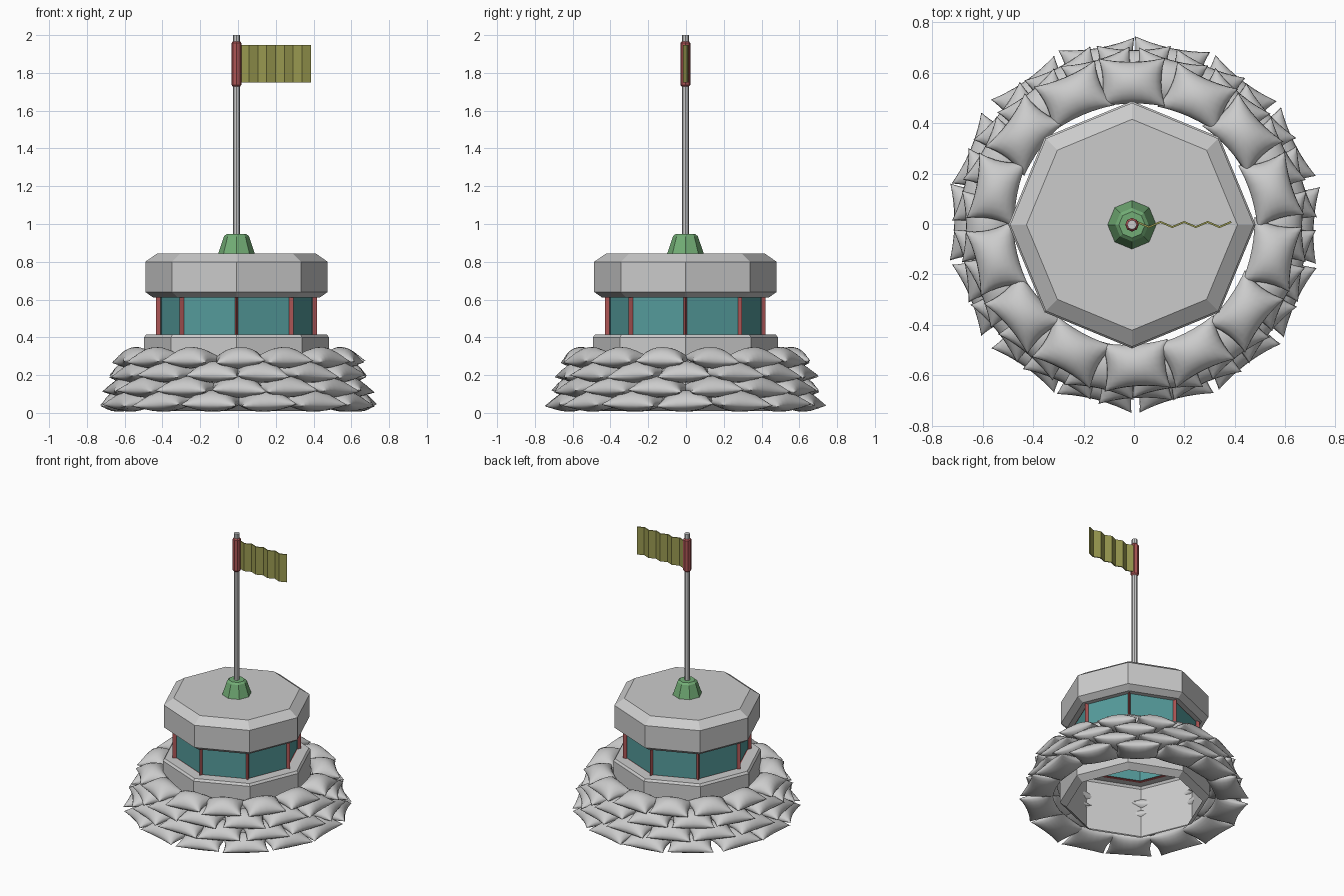
import bpy, bmesh, math, random
from mathutils import Matrix, Vector

if "Cube" in bpy.data.objects:
    bpy.data.objects.remove(bpy.data.objects["Cube"])

random.seed(4)
CX, CY = -0.008, -0.003


def mat(name, rgb):
    m = bpy.data.materials.new(name)
    m.diffuse_color = (*rgb, 1)
    m.use_nodes = True
    m.node_tree.nodes["Principled BSDF"].inputs["Base Color"].default_value = m.diffuse_color
    return m


RED = mat("red_paint", (0.42, 0.09, 0.09))
TEAL = mat("teal_glass", (0.09, 0.33, 0.33))
GREEN = mat("green_paint", (0.17, 0.42, 0.18))
OLIVE = mat("olive_cloth", (0.32, 0.32, 0.08))


def finish(bm, name, mats=(), normals=True):
    if normals:
        bmesh.ops.recalc_face_normals(bm, faces=bm.faces[:])
    me = bpy.data.meshes.new(name)
    bm.to_mesh(me)
    bm.free()
    ob = bpy.data.objects.new(name, me)
    bpy.context.collection.objects.link(ob)
    ob.location = (CX, CY, 0)
    for m in mats:
        me.materials.append(m)
    return ob


def lathe_bm(profile, sides=8, cap_bottom=False, cap_top=False):
    """Faceted solid of revolution, corners on the axes, profile bottom to top."""
    bm = bmesh.new()
    rings = [[bm.verts.new((r * math.cos(math.tau * i / sides),
                            r * math.sin(math.tau * i / sides), z))
              for i in range(sides)] for r, z in profile]
    for a, b in zip(rings, rings[1:]):
        for i in range(sides):
            j = (i + 1) % sides
            bm.faces.new((a[i], a[j], b[j], b[i]))
    if cap_bottom:
        bm.faces.new(rings[0][::-1])
    if cap_top:
        bm.faces.new(rings[-1])
    return bm


# Bunker base: open underneath, chamfered rims
finish(lathe_bm([(0.445, 0.01), (0.49, 0.045), (0.49, 0.40), (0.478, 0.415), (0.405, 0.415)]),
       "base_wall", normals=False)

# Window band: red frame with recessed glass on each of the eight sides
bm = lathe_bm([(0.425, 0.412), (0.425, 0.615)])
panes = bm.faces[:]
bmesh.ops.inset_individual(bm, faces=panes, thickness=0.026, depth=0)
bmesh.ops.inset_individual(bm, faces=panes, thickness=0.001, depth=-0.025)
for f in panes:
    f.material_index = 1
finish(bm, "window_band", (RED, TEAL), normals=False)

# Roof slab
finish(lathe_bm([(0.405, 0.61), (0.44, 0.61), (0.483, 0.64), (0.483, 0.80), (0.418, 0.845)],
                cap_top=True), "roof", normals=False)

# Flag pole with its footing and sleeve
finish(lathe_bm([(0.098, 0.84), (0.066, 0.935), (0.052, 0.947)], 8, True, True),
       "pole_footing", (GREEN,))
finish(lathe_bm([(0.019, 0.93), (0.019, 2.0)], 8, True, True), "flag_pole")
finish(lathe_bm([(0.019, 1.728), (0.027, 1.737), (0.027, 1.957), (0.019, 1.967)], 8),
       "flag_sleeve", (RED,), normals=False)

# Flag: thin zigzag cloth
bm = bmesh.new()
cols = []
for i in range(9):
    x = 0.02 + 0.373 * i / 8
    y = 0.011 if i % 2 == 0 else -0.009
    cols.append([bm.verts.new((x, y, z)) for z in (1.748, 1.947)])
for a, b in zip(cols, cols[1:]):
    bm.faces.new((a[0], b[0], b[1], a[1]))
flag = finish(bm, "flag", (OLIVE,))
sol = flag.modifiers.new("thickness", "SOLIDIFY")
sol.thickness = 0.008
sol.offset = 0


def add_bag(bm, length, depth, matrix, n=10):
    """Stuffed pillow with a pinched seam and pulled-out corners."""
    grid = {}
    for side in (1, -1):
        for i in range(n + 1):
            for j in range(n + 1):
                u = math.sin(math.pi / 2 * (2 * i / n - 1))
                v = math.sin(math.pi / 2 * (2 * j / n - 1))
                rim = i in (0, n) or j in (0, n)
                if rim and side < 0:
                    grid[side, i, j] = grid[1, i, j]
                    continue
                puff = max(0, (1 - u * u) * (1 - v * v)) ** 0.55
                x = depth / 2 * u * (1 - 0.15 * (1 - v * v))
                y = length / 2 * v * (1 - 0.13 * (1 - u * u))
                z = puff * (0.068 if side > 0 else -0.045)
                grid[side, i, j] = bm.verts.new(matrix @ Vector((x, y, z)))
        for i in range(n):
            for j in range(n):
                q = [grid[side, a, b] for a, b in
                     ((i, j), (i + 1, j), (i + 1, j + 1), (i, j + 1))]
                f = bm.faces.new(q if side > 0 else q[::-1])
                f.smooth = True


# Sandbag wall: four staggered rows of fourteen bags
ROWS = [(0.617, 0.052, 0.305, 0.225), (0.594, 0.127, 0.295, 0.225),
        (0.575, 0.205, 0.285, 0.215), (0.560, 0.281, 0.265, 0.195)]
COUNT = 14
for row, (radius, z, length, depth) in enumerate(ROWS):
    bm = bmesh.new()
    for k in range(COUNT):
        ang = math.pi / 2 + math.tau * (k + (0.5 if row % 2 == 0 else 0)) / COUNT
        ang += random.uniform(-0.02, 0.02)
        m = (Matrix.Rotation(ang, 4, "Z") @ Matrix.Translation((radius, 0, z))
             @ Matrix.Rotation(random.uniform(-0.06, 0.06), 4, "Z")
             @ Matrix.Rotation(random.uniform(-0.05, 0.05), 4, "X")
             @ Matrix.Rotation(0.11, 4, "Y"))
        add_bag(bm, length, depth, m)
    for v in bm.verts:
        v.co.z = max(v.co.z, 0)
    bags = finish(bm, f"sandbag_row_{row + 1}", normals=False)
    bags.location = (0, 0, 0)
